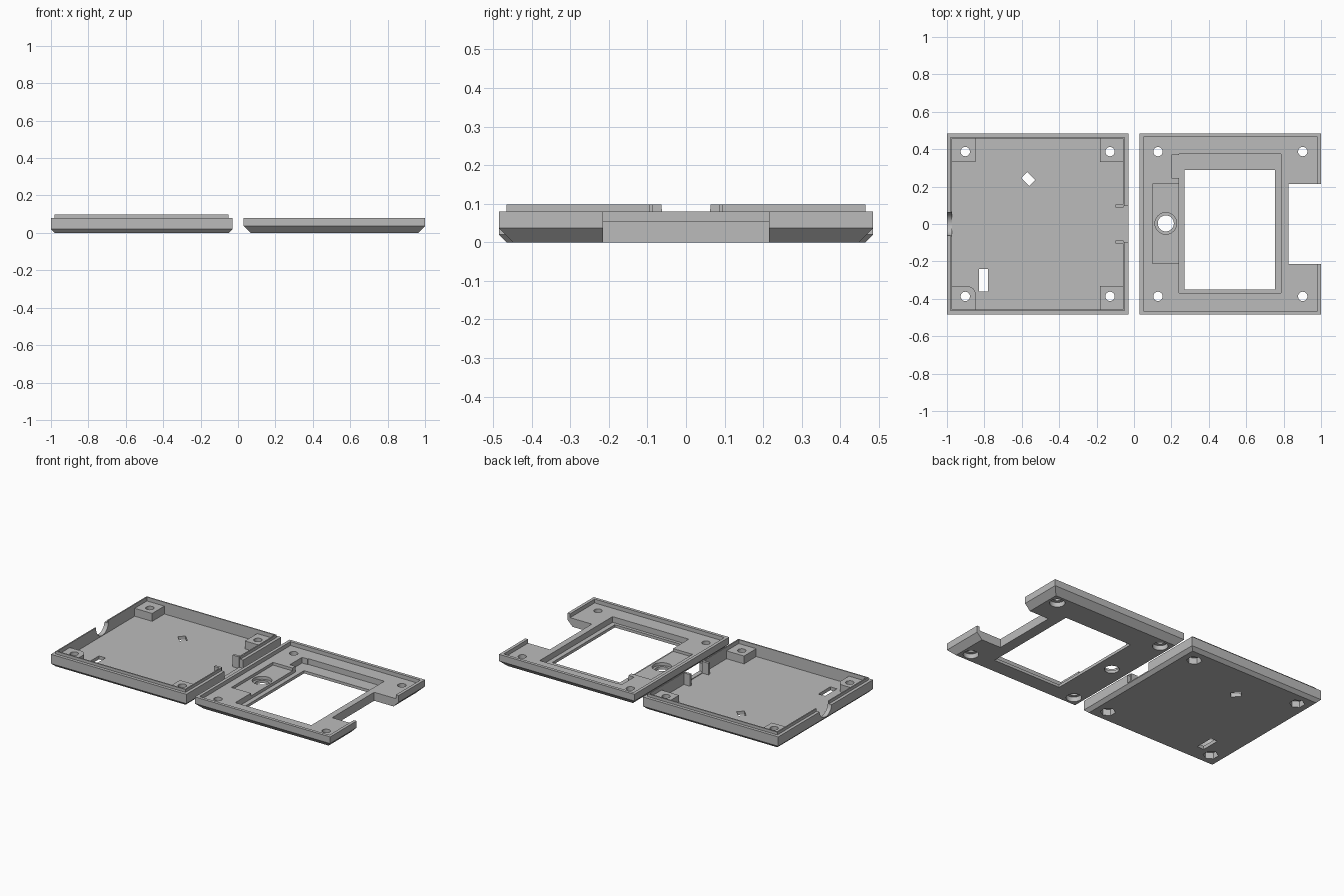
import bpy, bmesh
from math import pi, radians

if "Cube" in bpy.data.objects:
    bpy.data.objects.remove(bpy.data.objects["Cube"], do_unlink=True)

grey = bpy.data.materials.new("matte grey")
grey.use_nodes = True
COLOUR = (0.5, 0.5, 0.5, 1)
grey.diffuse_color = COLOUR
grey.node_tree.nodes["Principled BSDF"].inputs["Base Color"].default_value = COLOUR


def finish(bm, name):
    bmesh.ops.recalc_face_normals(bm, faces=bm.faces)
    mesh = bpy.data.meshes.new(name)
    bm.to_mesh(mesh)
    bm.free()
    mesh.materials.append(grey)
    ob = bpy.data.objects.new(name, mesh)
    bpy.context.collection.objects.link(ob)
    return ob


def box(x0, x1, y0, y1, z0, z1, name="cutter", chamfer=0):
    """Box; its bottom edge is bevelled when chamfer is given."""
    bm = bmesh.new()
    bmesh.ops.create_cube(bm, size=1)
    for v in bm.verts:
        v.co = [a if c < 0 else b for c, a, b in zip(v.co, (x0, y0, z0), (x1, y1, z1))]
    if chamfer:
        edges = [e for e in bm.edges if all(v.co.z < z0 + 1e-5 for v in e.verts)]
        bmesh.ops.bevel(bm, geom=edges, offset=chamfer, segments=1, affect='EDGES')
    return finish(bm, name)


def post(x, y, sx, sy, reach, z0, z1, radius):
    """Corner post whose inward vertical edge is rounded."""
    bm = bmesh.new()
    bmesh.ops.create_cube(bm, size=1)
    for v in bm.verts:
        v.co = (x + sx * reach * (v.co.x + .5), y + sy * reach * (v.co.y + .5),
                z1 if v.co.z > 0 else z0)
    inner = [e for e in bm.edges if all(abs(v.co.x - x - sx * reach) < 1e-4 and
                                        abs(v.co.y - y - sy * reach) < 1e-4 for v in e.verts)]
    bmesh.ops.bevel(bm, geom=inner, offset=radius, segments=6, profile=.5, affect='EDGES')
    return finish(bm, "corner_post")


def cylinder(x, y, z0, z1, r, sides=32):
    bm = bmesh.new()
    bmesh.ops.create_cone(bm, cap_ends=True, segments=sides, radius1=r, radius2=r, depth=z1 - z0)
    ob = finish(bm, "cutter")
    ob.location = (x, y, (z0 + z1) / 2)
    return ob


def combine(ob, tools, operation):
    for tool in tools:
        bpy.context.view_layer.update()
        mod = ob.modifiers.new("join", 'BOOLEAN')
        mod.operation, mod.solver, mod.object = operation, 'EXACT', tool
        bpy.context.view_layer.objects.active = ob
        bpy.ops.object.modifier_apply(modifier=mod.name)
        bpy.data.objects.remove(tool, do_unlink=True)


def smooth(ob):
    bpy.ops.object.select_all(action='DESELECT')
    ob.select_set(True)
    bpy.context.view_layer.objects.active = ob
    bpy.ops.object.shade_smooth_by_angle(angle=radians(30))


H = .485       # half depth of both shells
RIM = .08      # height of the mating edge
FLOOR = .022   # tray floor
SCREW = .387   # screw offset from the shell centre
SIGNS = [(sx, sy) for sx in (-1, 1) for sy in (-1, 1)]

# Bottom tray: chamfered shell with a raised inner lip
tx = -.515
tray = box(-1, -.03, -H, H, 0, RIM, "bottom_tray", .02)
combine(tray, [box(-.98, -.05, -.465, .465, .04, .098)], 'UNION')
combine(tray, [box(-.972, -.058, -.457, .457, FLOOR, .2)], 'DIFFERENCE')

# Cable openings in the side walls
port = cylinder(-1, 0, -.05, .05, .063)
port.rotation_euler.y = pi / 2
port.location.z = .088
combine(tray, [port, box(-1.1, -.95, -.063, .063, .088, .2),
               box(-.07, .1, -.095, .095, FLOOR + .005, .2)], 'DIFFERENCE')

# Corner posts and the two guide tabs beside the opening
combine(tray, [post(tx + sx * .462, -0 + sy * .462, -sx, -sy, .13, .01, .073, .045)
               for sx, sy in SIGNS], 'UNION')
combine(tray, [box(-.1, -.055, min(a, b), max(a, b), .01, .0975)
               for a, b in ((.087, .104), (-.087, -.104))], 'UNION')

# Screw holes with hexagonal nut pockets underneath
for sx, sy in SIGNS:
    x, y = tx + sx * SCREW, sy * SCREW
    combine(tray, [cylinder(x, y, -.1, .2, .025), cylinder(x, y, -.1, .04, .045, 6)], 'DIFFERENCE')

# Floor slots, one of them turned
turned = box(-.03, .03, -.023, .023, -.1, .1)
turned.rotation_euler.z = -pi / 4
turned.location = (-.565, .24, 0)
combine(tray, [turned, box(-.828, -.78, -.362, -.24, -.1, .1)], 'DIFFERENCE')
smooth(tray)

# Top cover: chamfered shell with a shallow rim
lid = box(.03, 1, -H, H, 0, RIM, "top_cover", .037)
combine(lid, [
    box(.05, .98, -.465, .465, .055, .2),          # inside of the rim
    box(.24, .785, -.37, .375, .018, .2),          # display recess
    box(.2, .25, .245, .37, .018, .2),             # recess notch
    box(.1, .245, -.21, .215, .037, .2),           # button board recess
    box(.27, .755, -.35, .29, -.1, .2),            # display window
    box(.825, 1.1, -.215, .215, -.1, .2),          # side cutout
    cylinder(.17, .003, .018, .2, .058),           # button counterbore
    cylinder(.17, .003, -.1, .2, .043),            # button hole
], 'DIFFERENCE')

# Screw holes with round head pockets underneath
for sx, sy in SIGNS:
    x, y = .515 + sx * SCREW, sy * SCREW
    combine(lid, [cylinder(x, y, -.1, .2, .025), cylinder(x, y, -.1, .03, .045)], 'DIFFERENCE')
smooth(lid)
